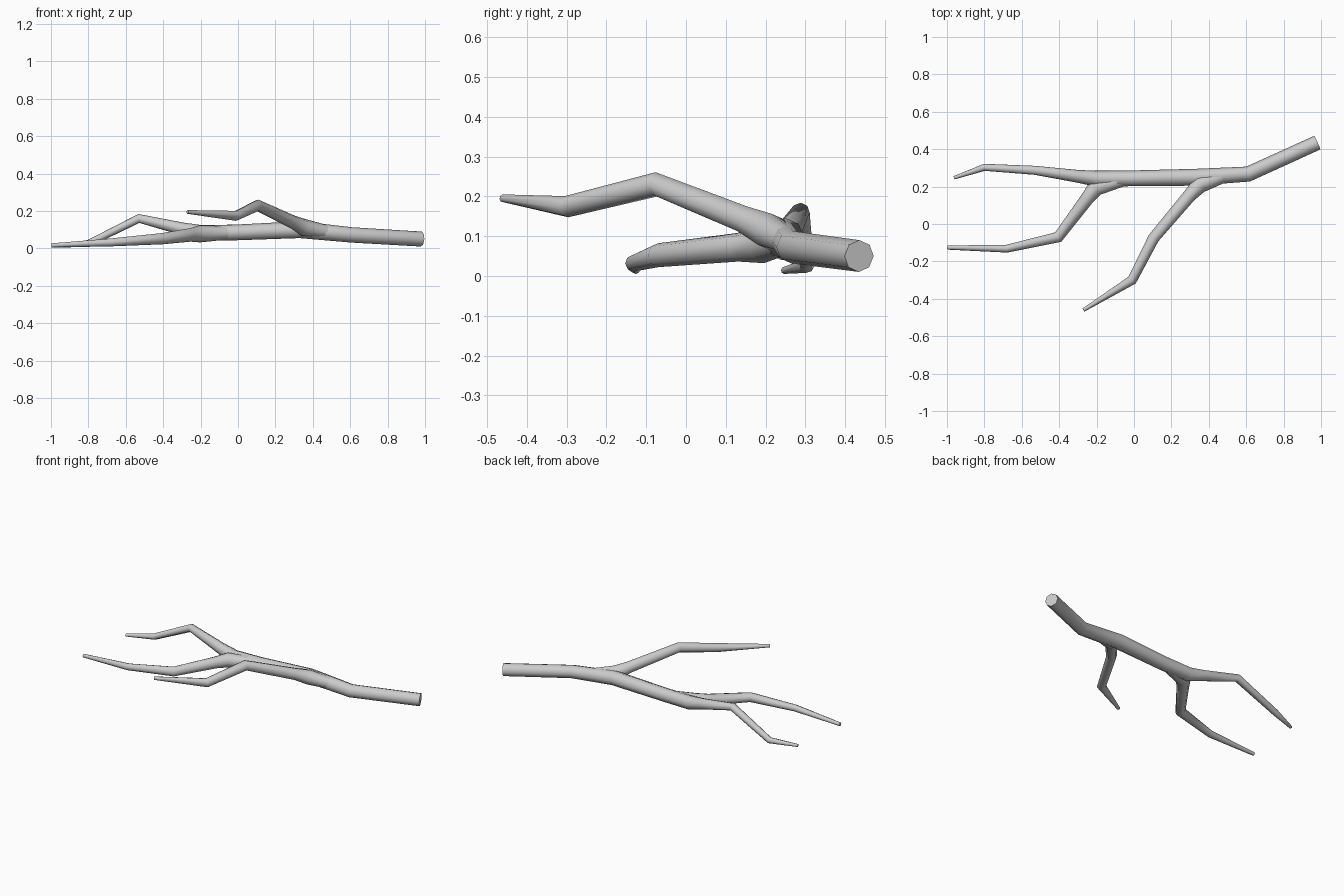
import bpy
import math

cube = bpy.data.objects.get("Cube")
if cube:
    bpy.data.objects.remove(cube, do_unlink=True)

# Pale grey bark
bark = bpy.data.materials.new("pale_grey_bark")
bark.use_nodes = True
color = (0.6, 0.6, 0.6, 1.0)
bark.diffuse_color = color
bark.node_tree.nodes["Principled BSDF"].inputs["Base Color"].default_value = color


def limb(name, path):
    """Eight-sided tapering tube through (x, y, z, radius) points."""
    curve = bpy.data.curves.new(name, "CURVE")
    curve.dimensions = "3D"
    curve.bevel_depth = 1.0
    curve.bevel_resolution = 2
    curve.use_fill_caps = True
    spline = curve.splines.new("POLY")
    spline.points.add(len(path) - 1)
    for point, (x, y, z, r) in zip(spline.points, path):
        point.co = (x, y, z, 1)
        point.radius = r
    obj = bpy.data.objects.new(name, curve)
    bpy.context.collection.objects.link(obj)
    bpy.ops.object.select_all(action="DESELECT")
    obj.select_set(True)
    bpy.context.view_layer.objects.active = obj
    bpy.ops.object.convert(target="MESH")
    obj = bpy.context.object
    obj.data.materials.clear()
    obj.data.materials.append(bark)
    bpy.ops.object.shade_smooth_by_angle(angle=math.radians(50))
    return obj


# Main stem, running from the cut end to the rear twig tip
limb("main_stem", [
    (0.98, 0.435, 0.05, 0.04), (0.61, 0.267, 0.072, 0.041),
    (0.33, 0.25, 0.1, 0.045), (-0.02, 0.244, 0.085, 0.042),
    (-0.2, 0.242, 0.082, 0.043), (-0.3, 0.255, 0.105, 0.034),
    (-0.53, 0.287, 0.16, 0.024), (-0.8, 0.303, 0.026, 0.019),
    (-0.962, 0.247, 0.014, 0.009)])

# Raised front branch, flared where it leaves the stem
limb("raised_branch", [
    (0.47, 0.253, 0.09, 0.036), (0.35, 0.21, 0.112, 0.046),
    (0.295, 0.15, 0.14, 0.036), (0.105, -0.075, 0.23, 0.031),
    (-0.01, -0.3, 0.174, 0.027), (-0.27, -0.46, 0.195, 0.01)])

# Low side branch, flared where it leaves the stem
limb("low_branch", [
    (-0.06, 0.237, 0.083, 0.036), (-0.205, 0.195, 0.078, 0.046),
    (-0.255, 0.13, 0.072, 0.036), (-0.405, -0.07, 0.052, 0.03),
    (-0.68, -0.132, 0.032, 0.021), (-0.998, -0.126, 0.016, 0.011)])
